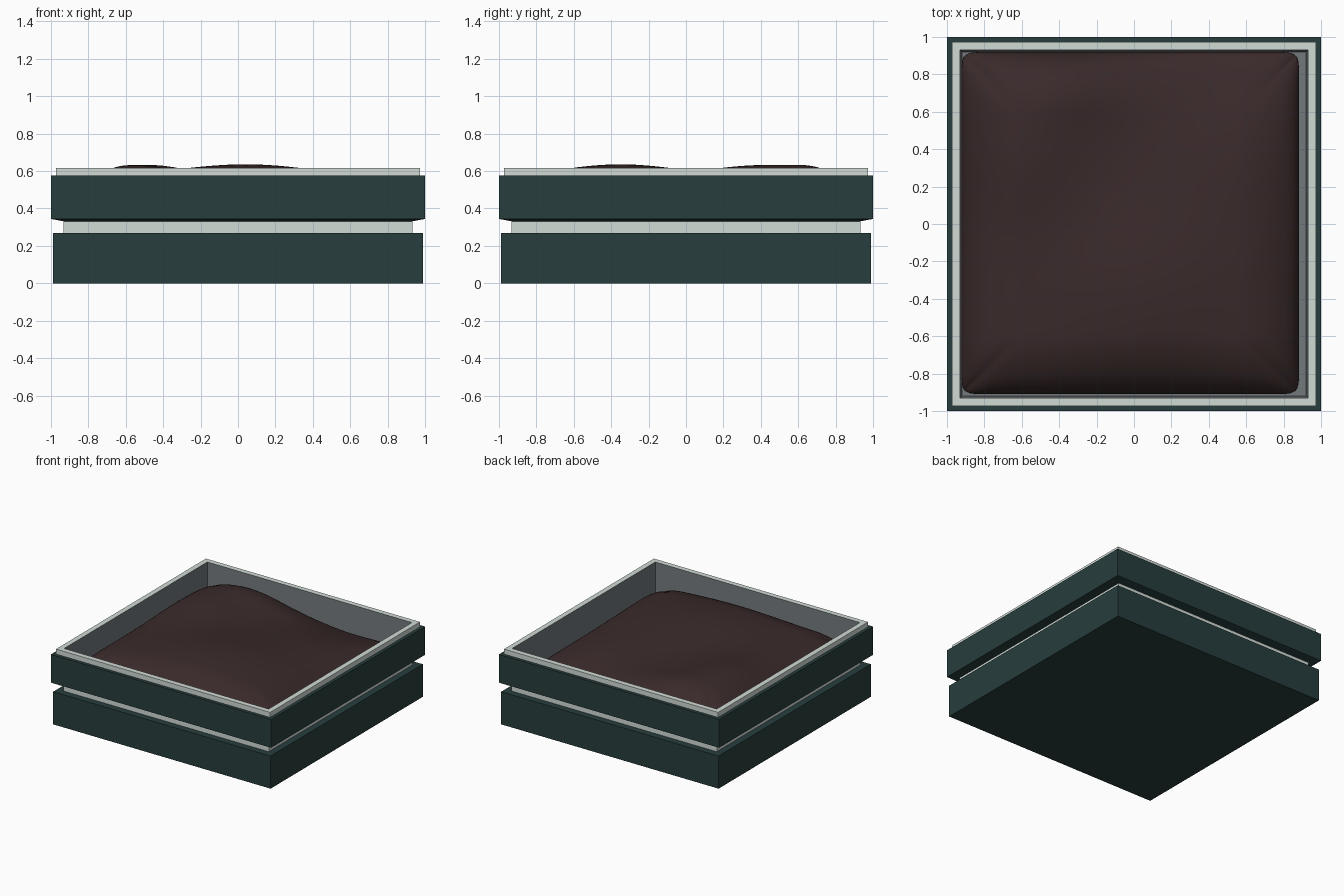
import bpy, bmesh, math

if "Cube" in bpy.data.objects:
    bpy.data.objects.remove(bpy.data.objects["Cube"])


def material(name, rgb):
    m = bpy.data.materials.new(name)
    m.diffuse_color = (*rgb, 1)
    m.use_nodes = True
    m.node_tree.nodes["Principled BSDF"].inputs["Base Color"].default_value = m.diffuse_color
    return m


GREEN = material("dark green", (0.020, 0.048, 0.047))
PALE = material("pale grey green", (0.64, 0.71, 0.67))
GREY = material("liner grey", (0.17, 0.19, 0.20))
SOIL = material("soil brown", (0.042, 0.023, 0.023))


def make_object(name, bm, mat):
    me = bpy.data.meshes.new(name)
    bm.to_mesh(me)
    bm.free()
    me.materials.append(mat)
    ob = bpy.data.objects.new(name, me)
    bpy.context.collection.objects.link(ob)
    return ob


def square_part(name, profile, mat, bottom=False, top=False):
    """Sweep a (half width, height) profile round a square."""
    bm = bmesh.new()
    rings = [[bm.verts.new((sx * h, sy * h, z))
              for sx, sy in ((-1, -1), (1, -1), (1, 1), (-1, 1))]
             for h, z in profile]
    for a, b in zip(rings, rings[1:]):
        for i in range(4):
            j = (i + 1) % 4
            bm.faces.new((a[i], a[j], b[j], b[i]))
    if bottom:
        bm.faces.new(rings[0][::-1])
    if top:
        bm.faces.new(rings[-1])
    return make_object(name, bm, mat)


# Planter body, from the ground up
square_part("lower_box", [(0.988, 0), (0.988, 0.268), (0.93, 0.268)], GREEN, bottom=True)
square_part("middle_band", [(0.933, 0.268), (0.933, 0.333)], PALE)
square_part("upper_box", [(0.93, 0.331), (1.0, 0.344),
                          (1.0, 0.576), (0.97, 0.576)], GREEN)
square_part("top_rim", [(0.973, 0.576), (0.973, 0.617), (0.93, 0.617)], PALE)
square_part("inner_liner", [(0.93, 0.617), (0.92, 0.30)], GREY, top=True)

# Soil mounds: centre x, centre y, height, spread x, spread y
MOUNDS = [
    (0.04, -0.35, 0.080, 0.40, 0.35),
    (-0.58, 0.36, 0.065, 0.22, 0.25),
    (-0.40, 0.88, 0.080, 0.22, 0.25),
    (0.45, 0.85, -0.090, 0.30, 0.25),
    (0.85, 0.10, -0.040, 0.20, 0.50),
]


def roll(d):
    d = min(1, max(0, d) / 0.36)
    return math.sqrt(1 - (1 - d) ** 2)


def soil_height(x, y, u, v):
    """Mounds that roll down to the liner floor at the edge."""
    if max(abs(u), abs(v)) > 1 - 1e-6:
        return 0.30
    z = 0.556 + sum(h * math.exp(-((x - cx) / sx) ** 2 / 2 - ((y - cy) / sy) ** 2 / 2)
                    for cx, cy, h, sx, sy in MOUNDS)
    return 0.355 + (z - 0.355) * roll(1 - abs(u)) * roll(1 - abs(v))


N = 80
bm = bmesh.new()
grid = []
for j in range(N + 1):
    row = []
    for i in range(N + 1):
        # denser spacing towards the edges
        u = math.sin((2 * i / N - 1) * math.pi / 2)
        v = math.sin((2 * j / N - 1) * math.pi / 2)
        m = max(abs(u), abs(v))
        n = (abs(u) ** 32 + abs(v) ** 32) ** (1 / 32)
        k = m / n if n > 0 else 1
        x, y = -0.02 + 0.903 * u * k, 0.005 + 0.915 * v * k
        row.append(bm.verts.new((x, y, soil_height(x, y, u, v))))
    grid.append(row)
for j in range(N):
    for i in range(N):
        f = bm.faces.new((grid[j][i], grid[j][i + 1], grid[j + 1][i + 1], grid[j + 1][i]))
        f.smooth = True
make_object("soil", bm, SOIL)
